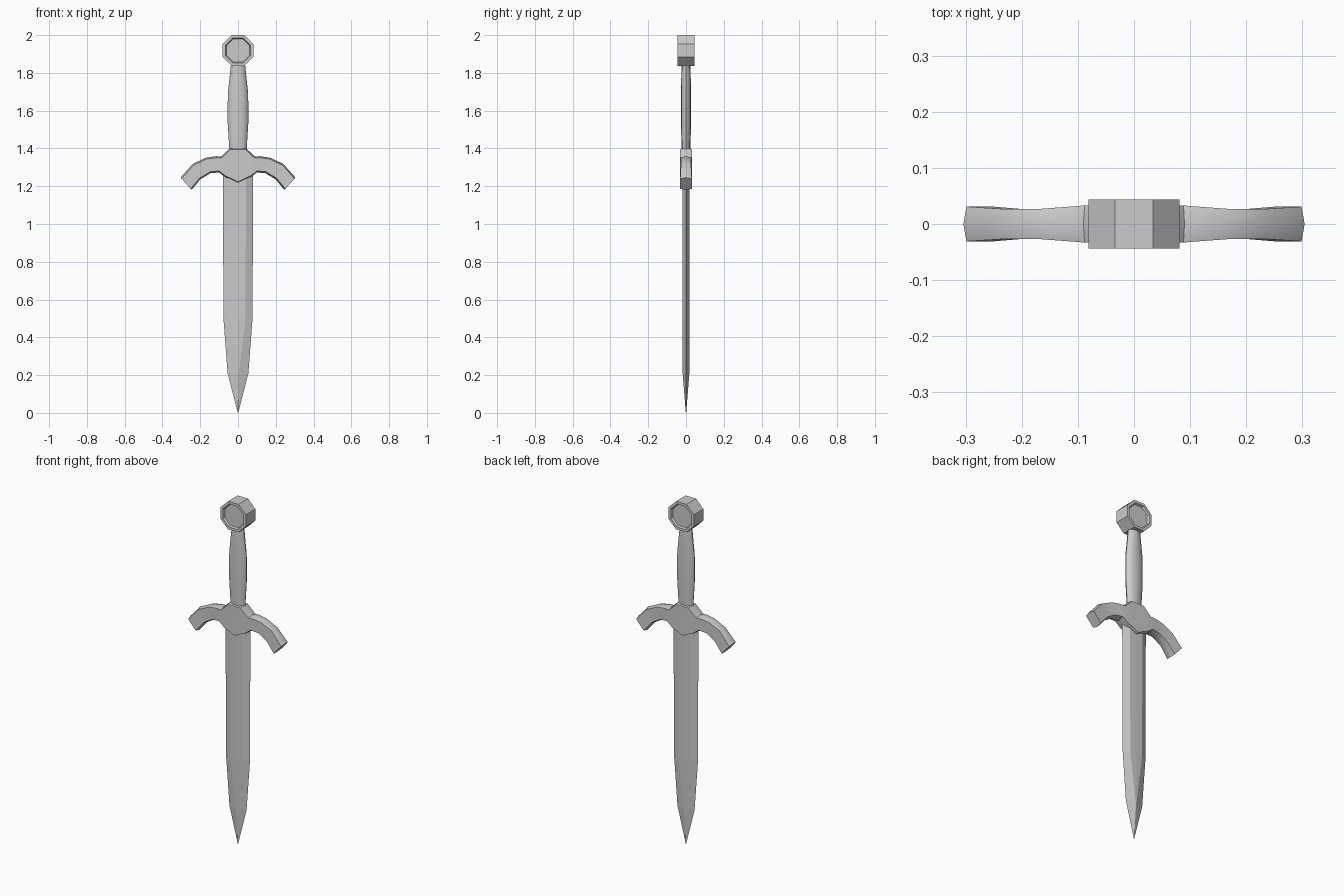
import bpy, bmesh, math

if "Cube" in bpy.data.objects:
    bpy.data.objects.remove(bpy.data.objects["Cube"])

COLOR = (0.6, 0.6, 0.6, 1)
steel = bpy.data.materials.new("grey_steel")
steel.use_nodes = True
steel.diffuse_color = COLOR
steel.node_tree.nodes["Principled BSDF"].inputs["Base Color"].default_value = COLOR


def finish(name, bm, smooth_angle=None):
    """Turn a bmesh into a named object with the steel material."""
    bmesh.ops.remove_doubles(bm, verts=bm.verts, dist=0.0001)
    bmesh.ops.recalc_face_normals(bm, faces=bm.faces)
    mesh = bpy.data.meshes.new(name)
    bm.to_mesh(mesh)
    bm.free()
    mesh.materials.append(steel)
    obj = bpy.data.objects.new(name, mesh)
    bpy.context.collection.objects.link(obj)
    if smooth_angle:
        bpy.ops.object.select_all(action="DESELECT")
        obj.select_set(True)
        bpy.context.view_layer.objects.active = obj
        bpy.ops.object.shade_smooth_by_angle(angle=math.radians(smooth_angle))
    return obj


def loft(rings):
    """Skin a row of equal rings and cap both ends."""
    bm = bmesh.new()
    rows = [[bm.verts.new(p) for p in ring] for ring in rings]
    n = len(rows[0])
    for a, b in zip(rows, rows[1:]):
        for i in range(n):
            j = (i + 1) % n
            bm.faces.new((a[i], a[j], b[j], b[i]))
    bm.faces.new(rows[0])
    bm.faces.new(rows[-1])
    return bm


# Blade: flat-centred section with bevelled edges, closing to a ridged point
def blade_ring(z, half, flat, thick):
    return [(half, 0, z), (flat, thick, z), (0, thick * 1.05, z), (-flat, thick, z),
            (-half, 0, z), (-flat, -thick, z), (0, -thick * 1.05, z), (flat, -thick, z)]


blade = [(1.28, 0.08, 0.042, 0.018), (0.5, 0.077, 0.04, 0.018),
         (0.21, 0.055, 0.003, 0.017), (0, 0.001, 0.0005, 0.001)]
finish("blade", loft([blade_ring(*s) for s in blade]))

# Grip: swelling oval handle
SIDES = 12
grip = [(1.38, 0.046, 0.023), (1.43, 0.048, 0.024), (1.54, 0.055, 0.027),
        (1.69, 0.054, 0.027), (1.78, 0.044, 0.025), (1.85, 0.037, 0.023)]
finish("grip", loft([[(rx * math.cos(math.tau * i / SIDES),
                       ry * math.sin(math.tau * i / SIDES), z)
                      for i in range(SIDES)] for z, rx, ry in grip]), 40)


# Crossguard: drooping arms with a faint ridge along their edges
def guard_ring(top, low, y, side):
    (tx, tz), (lx, lz) = top, low
    length = math.hypot(tx - lx, tz - lz)
    dx, dz = 0.008 * (tx - lx) / length, 0.008 * (tz - lz) / length
    pts = [(tx, 0, tz), (tx - dx, -y, tz - dz), (lx + dx, -y, lz + dz),
           (lx, 0, lz), (lx + dx, y, lz + dz), (tx - dx, y, tz - dz)]
    return [(side * px, py, pz) for px, py, pz in pts]


arm = [((0, 1.403), (0, 1.215), 0.033), ((0.04, 1.403), (0.035, 1.233), 0.033),
       ((0.09, 1.357), (0.065, 1.247), 0.033), ((0.115, 1.359), (0.1, 1.273), 0.031),
       ((0.17, 1.351), (0.145, 1.269), 0.027), ((0.24, 1.318), (0.2, 1.236), 0.027),
       ((0.304, 1.246), (0.246, 1.18), 0.031)]
rings = [guard_ring(*s, -1) for s in reversed(arm)] + [guard_ring(*s, 1) for s in arm[1:]]
finish("crossguard", loft(rings), 35)


# Pommel: eight-sided block with a sunken panel on each face
def pommel_ring(radius, y):
    return [(radius * math.cos(math.tau * (i + 0.5) / 8), y,
             1.919 + radius * math.sin(math.tau * (i + 0.5) / 8)) for i in range(8)]


section = [(0.066, 0.034), (0.072, 0.044), (0.088, 0.044)]
finish("pommel", loft([pommel_ring(r, -y) for r, y in section]
                      + [pommel_ring(r, y) for r, y in reversed(section)]))
